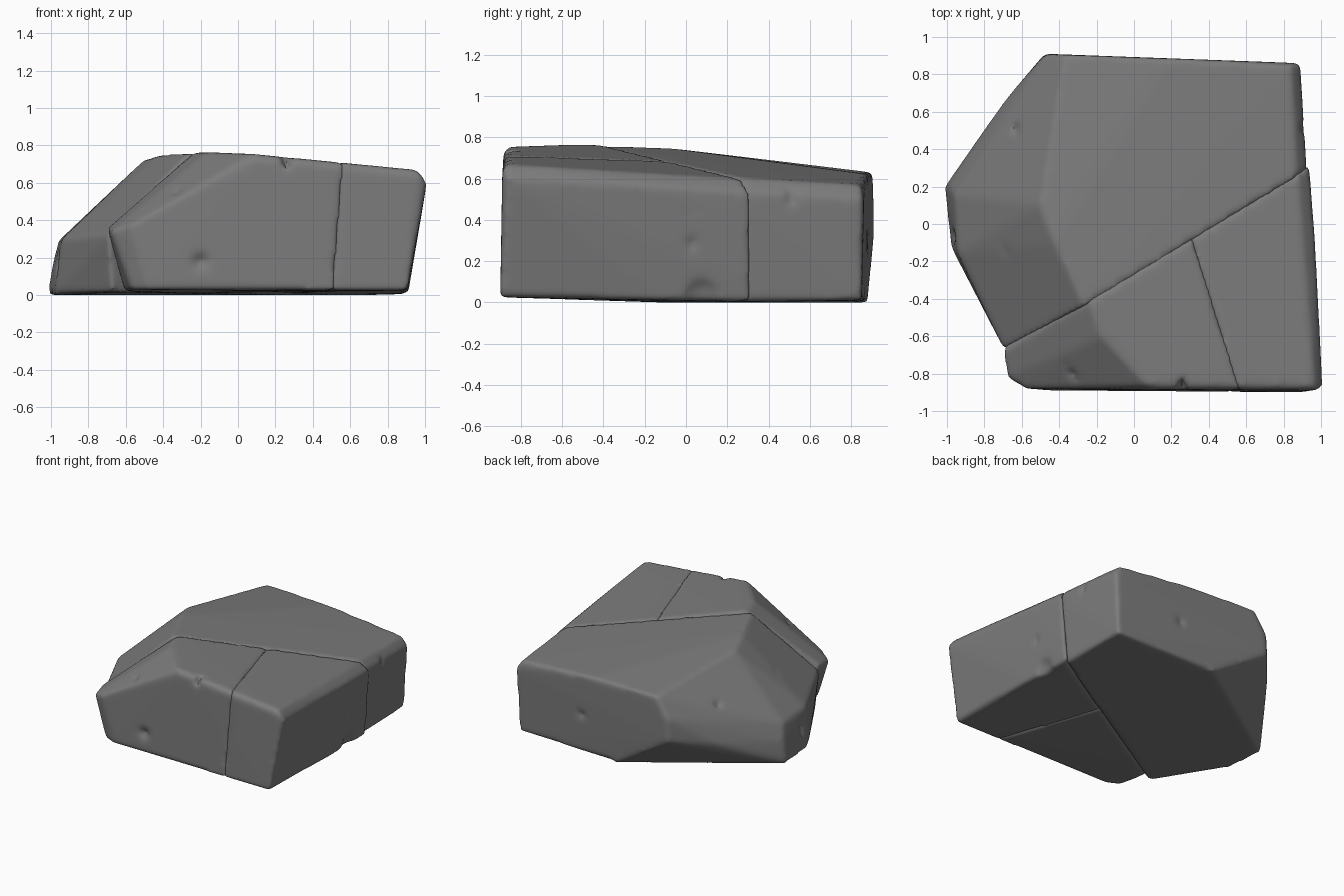
import bpy
import bmesh
from mathutils import Vector, Euler

cube = bpy.data.objects.get("Cube")
if cube:
    bpy.data.objects.remove(cube, do_unlink=True)

# One plain stone colour
stone = bpy.data.materials.new("grey_stone")
stone.use_nodes = True
stone.diffuse_color = (0.2, 0.2, 0.2, 1)
bsdf = stone.node_tree.nodes["Principled BSDF"]
bsdf.inputs["Base Color"].default_value = (0.2, 0.2, 0.2, 1)
bsdf.inputs["Roughness"].default_value = 0.9

OVERLAP = 0.007  # blocks fuse below the rounded crack


def add_object(name, bm):
    mesh = bpy.data.meshes.new(name)
    bm.to_mesh(mesh)
    bm.free()
    obj = bpy.data.objects.new(name, mesh)
    bpy.context.collection.objects.link(obj)
    mesh.materials.append(stone)
    return obj


def apply(obj, mod):
    bpy.ops.object.select_all(action="DESELECT")
    bpy.context.view_layer.objects.active = obj
    obj.select_set(True)
    bpy.ops.object.modifier_apply(modifier=mod.name)


def boolean(obj, other, operation):
    """Combine two solids and discard the second."""
    bpy.context.view_layer.update()
    mod = obj.modifiers.new("combine", "BOOLEAN")
    mod.operation, mod.object, mod.solver = operation, other, "EXACT"
    apply(obj, mod)
    bpy.data.objects.remove(other, do_unlink=True)


def chip(obj, loc, size, turn):
    """Carve a small dent or nick with a stretched ball."""
    bm = bmesh.new()
    bmesh.ops.create_icosphere(bm, subdivisions=2, radius=1)
    cutter = add_object("chip_cutter", bm)
    cutter.location, cutter.scale = loc, size
    cutter.rotation_euler = Euler(turn)
    boolean(obj, cutter, "DIFFERENCE")


def block(name, points, seams, chips):
    """Faceted stone: hull, trimmed at the cracks, chipped, then worn smooth."""
    bm = bmesh.new()
    for p in points:
        bm.verts.new(p)
    bmesh.ops.convex_hull(bm, input=bm.verts[:])
    bmesh.ops.delete(bm, geom=[v for v in bm.verts if not v.link_faces], context="VERTS")
    for co, normal in seams:
        n = normal.normalized()
        bmesh.ops.bisect_plane(bm, geom=bm.verts[:] + bm.edges[:] + bm.faces[:],
                               plane_co=co + n * OVERLAP, plane_no=n, clear_outer=True)
        bmesh.ops.holes_fill(bm, edges=bm.edges[:], sides=0)
    bmesh.ops.recalc_face_normals(bm, faces=bm.faces[:])
    obj = add_object(name, bm)
    for c in chips:
        chip(obj, *c)
    remesh = obj.modifiers.new("remesh", "REMESH")
    remesh.mode, remesh.voxel_size = "VOXEL", 0.016
    apply(obj, remesh)
    worn = obj.modifiers.new("worn", "SMOOTH")
    worn.factor, worn.iterations = 0.5, 12
    apply(obj, worn)
    return obj


# The two cracks as planes
LONG = Vector((0.3, -0.09, 0.7))
LONG_N = Vector((-0.6, 1, 0.06))
SHORT = Vector((0.31, -0.08, 0.7))
SHORT_N = Vector((0.516, 0.161, -0.041))

# Large rear block with its sloping left side and undercut back corner
rear_points = [
    (0.86, 0.85, 0.01), (0, 0.88, 0), (-1.01, 0.2, 0), (-0.98, -0.12, 0),
    (-0.62, -0.74, 0.02), (0.88, 0, 0), (-0.48, 0.91, 0.3), (-0.47, 0.91, 0.48),
    (-1.01, 0.2, 0.06), (-0.99, 0.2, 0.17), (-0.7, 0.65, 0.25), (-0.96, 0.15, 0.29),
    (-0.94, -0.16, 0.3), (-0.68, -0.7, 0.33), (0.89, 0.86, 0.5), (0.84, 0.85, 0.57),
    (0.2, 0.885, 0.62), (-0.37, 0.905, 0.63), (-0.5, 0.1, 0.725),
    (-0.42, -0.1, 0.75), (-0.25, -0.47, 0.76), (0.93, 0.2, 0.54), (0.87, 0.2, 0.61),
]
rock = block("cracked_rock", rear_points, [(LONG, -LONG_N)], [
    ((0.91, 0.51, 0.52), (0.06, 0.02, 0.06), (0, 0, 0.2)),
    ((-0.64, 0.51, 0.51), (0.03, 0.04, 0.05), (0, 0, 0)),
    ((-0.7, -0.13, 0.52), (0.015, 0.08, 0.04), (0, 0.8, 0.4)),
    ((-0.98, -0.08, 0.17), (0.06, 0.025, 0.08), (0, 0, 0.9)),
    ((0.3, 0.89, 0.3), (0.05, 0.03, 0.04), (0, 0, 0)),
])

# Front slab, split in two by the short crack
front_points = [
    (0.905, -0.9, 0.025), (1.01, -0.87, 0.6), (0.975, -0.89, 0.645), (0.96, -0.865, 0.67),
    (0.1, -0.885, 0.725), (0.07, -0.86, 0.757),
    (-0.17, -0.6, 0.765), (-0.27, -0.88, 0.54), (-0.58, -0.88, 0.37), (-0.68, -0.82, 0.34),
    (-0.47, -0.89, 0.03), (-0.57, -0.84, 0.03), (-0.7, -0.68, 0.36), (-0.6, -0.68, 0.02),
    (-0.24, -0.4, 0.765), (0.935, 0.35, 0.53), (0.87, 0.35, 0.595), (0.89, 0.5, 0),
    (-0.62, -0.4, 0.01), (0.97, -0.1, 0.56), (0.91, -0.1, 0.01),
]
front_left = block("front_left_block", front_points, [(LONG, LONG_N), (SHORT, SHORT_N)], [
    ((-0.2, -0.89, 0.18), (0.05, 0.03, 0.05), (0, 0.5, 0)),
    ((0.26, -0.87, 0.71), (0.02, 0.07, 0.05), (0, 0, 0.3)),
    ((-0.33, -0.8, 0.55), (0.02, 0.12, 0.04), (0, -0.5, 0.4)),
])
front_right = block("front_right_block", front_points, [(LONG, LONG_N), (SHORT, -SHORT_N)], [
    ((0.97, 0.08, -0.02), (0.1, 0.13, 0.18), (0, 0, 0)),
    ((0.955, 0.03, 0.28), (0.035, 0.035, 0.05), (0, 0, 0)),
    ((0.97, 0.02, 0.43), (0.03, 0.02, 0.03), (0.5, 0, 0)),
])

# Fuse the blocks into one solid, leaving the cracks as grooves
boolean(front_left, front_right, "UNION")
boolean(rock, front_left, "UNION")
bpy.ops.object.shade_smooth_by_angle(angle=0.8)
